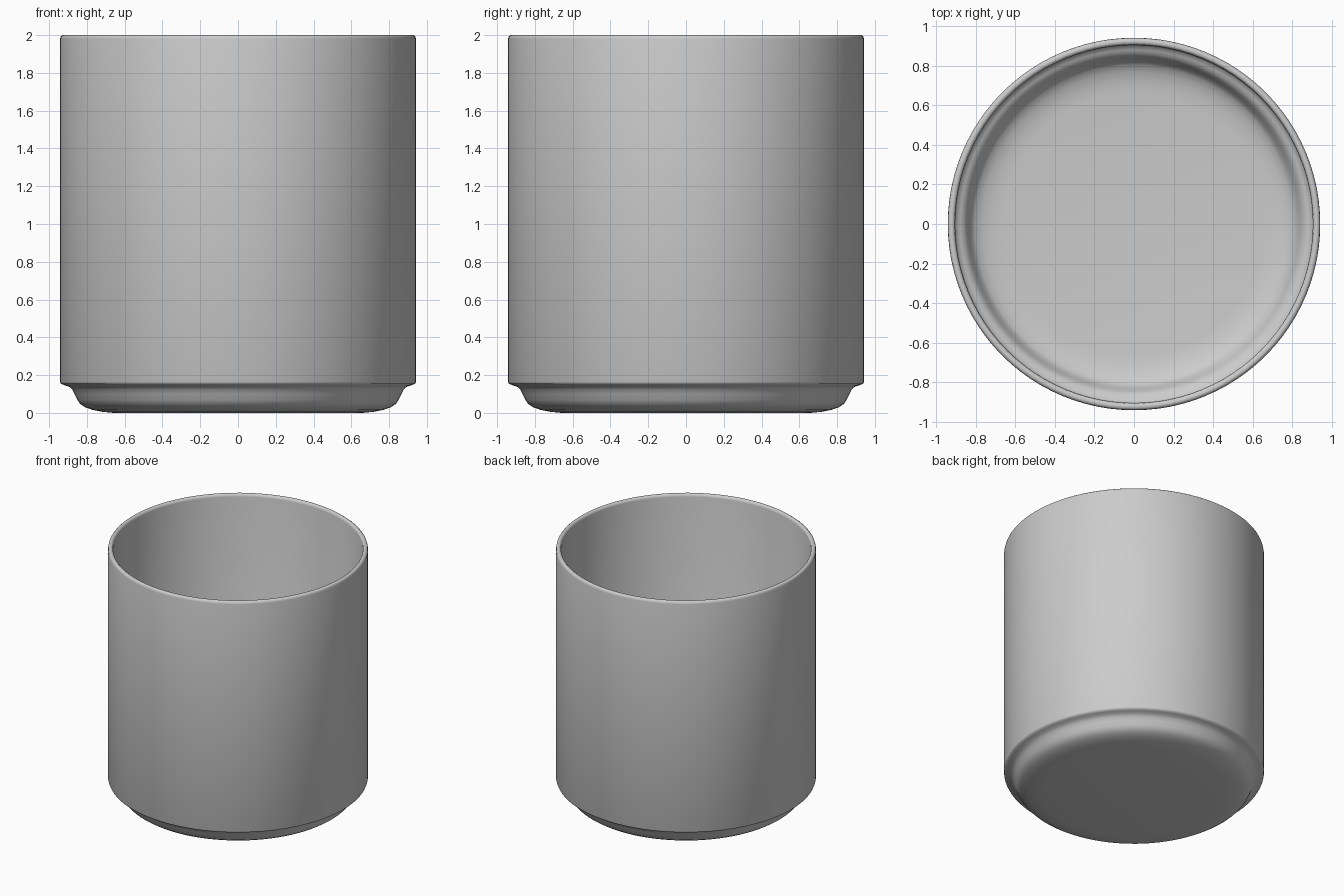
import bpy, bmesh, math

if "Cube" in bpy.data.objects:
    bpy.data.objects.remove(bpy.data.objects["Cube"])

SEGMENTS = 96

# Closed half-section (radius, height): outside upward, over the lip, down inside
profile = [
    (0, 0), (0.66, 0), (0.72, 0.006), (0.77, 0.016), (0.81, 0.03),
    (0.835, 0.047), (0.85, 0.068), (0.865, 0.1), (0.878, 0.124),
    (0.893, 0.138), (0.92, 0.147), (0.938, 0.154), (0.942, 0.164),
    (0.942, 1.98), (0.939, 1.993), (0.93, 2.0),
    (0.917, 2.0), (0.908, 1.993), (0.905, 1.98),
    (0.905, 0.2), (0.9, 0.186), (0.88, 0.178), (0.862, 0.168),
    (0.848, 0.15), (0.835, 0.12), (0.82, 0.09), (0.805, 0.074),
    (0.77, 0.056), (0.72, 0.043), (0.66, 0.037), (0, 0.037),
]


def lathe(name, points):
    bm = bmesh.new()
    verts = [bm.verts.new((r, 0, z)) for r, z in points]
    edges = [bm.edges.new(pair) for pair in zip(verts, verts[1:])]
    bmesh.ops.spin(bm, geom=verts + edges, cent=(0, 0, 0), axis=(0, 0, 1),
                   angle=math.tau, steps=SEGMENTS, use_duplicate=False)
    bmesh.ops.remove_doubles(bm, verts=bm.verts, dist=1e-4)
    bmesh.ops.recalc_face_normals(bm, faces=bm.faces)
    mesh = bpy.data.meshes.new(name)
    bm.to_mesh(mesh)
    bm.free()
    obj = bpy.data.objects.new(name, mesh)
    bpy.context.collection.objects.link(obj)
    return obj


# Thin-walled cup with a stepped, rounded foot
cup = lathe("cup", profile)
bpy.context.view_layer.objects.active = cup
cup.select_set(True)
bpy.ops.object.shade_smooth_by_angle(angle=math.radians(50))
